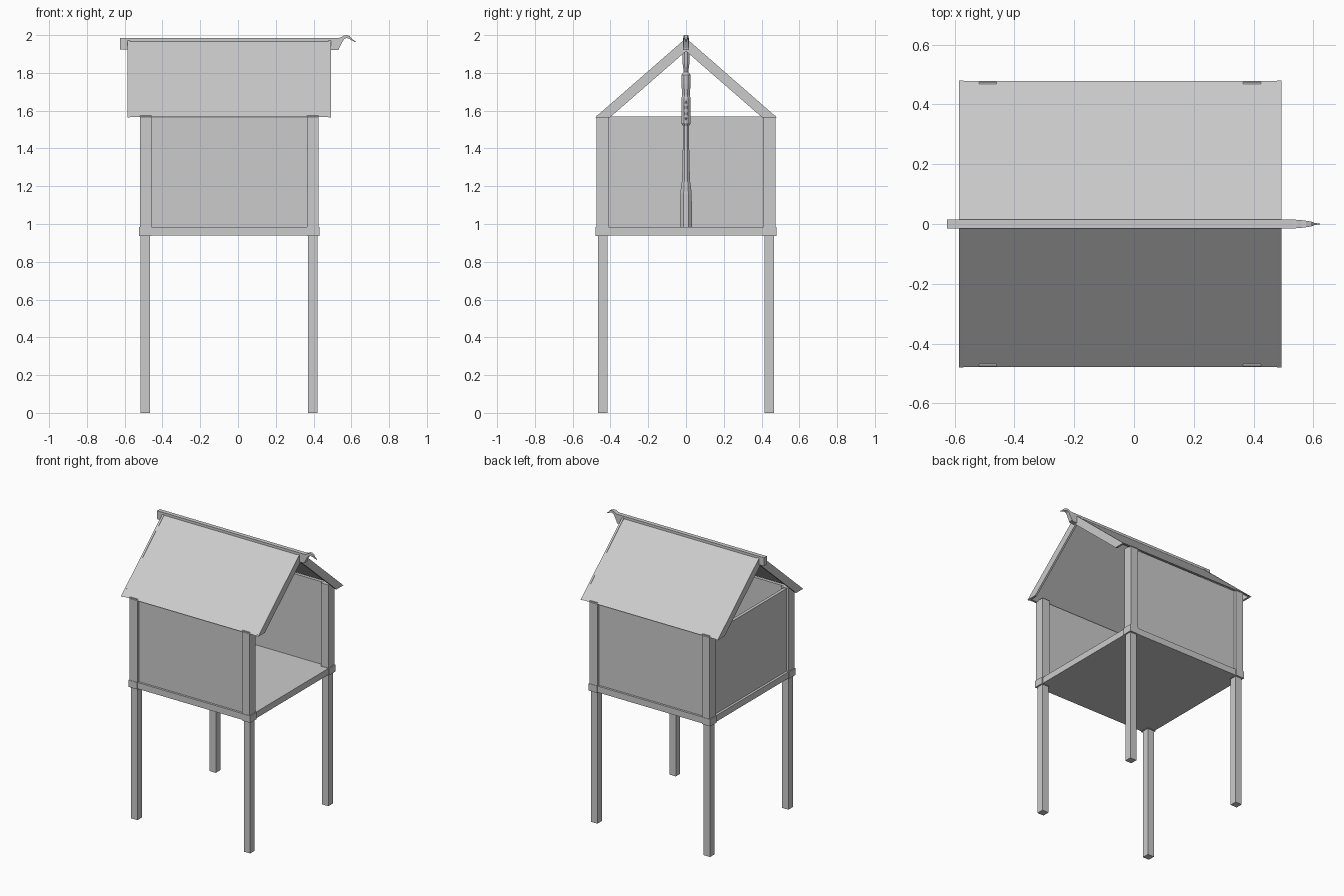
import bpy, bmesh
from math import sin, cos, pi

if "Cube" in bpy.data.objects:
    bpy.data.objects.remove(bpy.data.objects["Cube"])

CX = -0.047                       # centre of the hut along x


def mesh_obj(name, verts, faces):
    me = bpy.data.meshes.new(name)
    me.from_pydata(verts, [], faces)
    bm = bmesh.new()
    bm.from_mesh(me)
    bmesh.ops.recalc_face_normals(bm, faces=bm.faces)
    bm.to_mesh(me)
    bm.free()
    ob = bpy.data.objects.new(name, me)
    bpy.context.collection.objects.link(ob)
    return ob


def loft(name, rings):
    """Skin equal-length rings of points and cap both ends."""
    n = len(rings[0])
    verts = [p for r in rings for p in r]
    faces = [list(range(n)), list(range(len(verts) - n, len(verts)))]
    for i in range(len(rings) - 1):
        for j in range(n):
            k = (j + 1) % n
            faces.append([i*n + j, i*n + k, (i+1)*n + k, (i+1)*n + j])
    return mesh_obj(name, verts, faces)


def box(name, x0, x1, y0, y1, z0, z1):
    y0, y1 = sorted((y0, y1))
    x0, x1 = sorted((x0, x1))
    return loft(name, [[(x0, y0, z), (x1, y0, z), (x1, y1, z), (x0, y1, z)]
                       for z in (z0, z1)])


def prism_x(name, yz, x0, x1):
    return loft(name, [[(x, y, z) for y, z in yz] for x in (x0, x1)])


# legs, corner blocks and upper posts at the four corners
for sx in (-1, 1):
    for sy in (-1, 1):
        tag = ("front" if sy < 0 else "back") + ("_left" if sx < 0 else "_right")
        box(tag + "_leg", CX + sx*0.418, CX + sx*0.468, sy*0.415, sy*0.465, 0, 0.94)
        box(tag + "_corner_block", CX + sx*0.412, CX + sx*0.478,
            sy*0.408, sy*0.478, 0.936, 0.985)
        box(tag + "_post", CX + sx*0.412, CX + sx*0.472,
            sy*0.41, sy*0.475, 0.985, 1.575)

# floor slab with its beam edge
box("floor", CX - 0.472, CX + 0.472, -0.472, 0.472, 0.938, 0.983)

# side walls (the right end stays open)
for s, tag in ((-1, "front"), (1, "back")):
    box(tag + "_wall", CX - 0.412, CX + 0.412, s*0.435, s*0.457, 0.983, 1.57)
box("left_wall", CX - 0.455, CX - 0.433, -0.41, 0.41, 0.983, 1.57)

# roof slopes and gable boards
XL, XR = -0.585, 0.493
for s, tag in ((-1, "front"), (1, "back")):
    prism_x(tag + "_roof_slope",
            [(0, 1.98), (s*0.478, 1.567), (s*0.463, 1.567), (0, 1.967)],
            XL + 0.012, XR - 0.012)
    for x0, x1, end in ((XL, XL + 0.014, "left"), (XR - 0.014, XR, "right")):
        prism_x(f"{tag}_{end}_gable_board",
                [(0, 1.984), (s*0.48, 1.565), (s*0.402, 1.565), (0, 1.915)], x0, x1)

# ridge beam
box("ridge_beam", -0.625, 0.535, -0.015, 0.015, 1.925, 1.985)

# curled bird-like end of the ridge: (x, bottom z, top z, half width)
path = [(0.49, 1.92, 1.984, 0.015), (0.53, 1.92, 1.984, 0.015),
        (0.545, 1.95, 1.988, 0.014), (0.56, 1.977, 1.997, 0.013),
        (0.575, 1.985, 2.0, 0.011), (0.592, 1.979, 1.994, 0.008),
        (0.603, 1.971, 1.98, 0.004), (0.622, 1.963, 1.967, 0.001)]
loft("ridge_finial", [[(x, -w, b), (x, w, b), (x, w, t), (x, -w, t)]
                      for x, b, t, w in path])

# carved central pillar: (z, half width), eight sides
prof = [(0.983, 0.032), (1.16, 0.03), (1.2, 0.026), (1.23, 0.021), (1.4, 0.017),
        (1.52, 0.017), (1.535, 0.025), (1.665, 0.025), (1.68, 0.02),
        (1.74, 0.024), (1.79, 0.024), (1.805, 0.012), (1.85, 0.018),
        (1.91, 0.018), (1.96, 0.012)]
loft("carved_pillar",
     [[(CX + r/cos(pi/8)*cos(pi/8 + i*pi/4), r/cos(pi/8)*sin(pi/8 + i*pi/4), z)
       for i in range(8)] for z, r in prof])

# pointed oval carving on the pillar's open side
loft("pillar_carving",
     [[(x, 0.009*k*sin(i*pi/4), 1.6 + 0.06*k*cos(i*pi/4)) for i in range(8)]
      for x, k in ((CX + 0.02, 1), (CX + 0.03, 0.8))])
